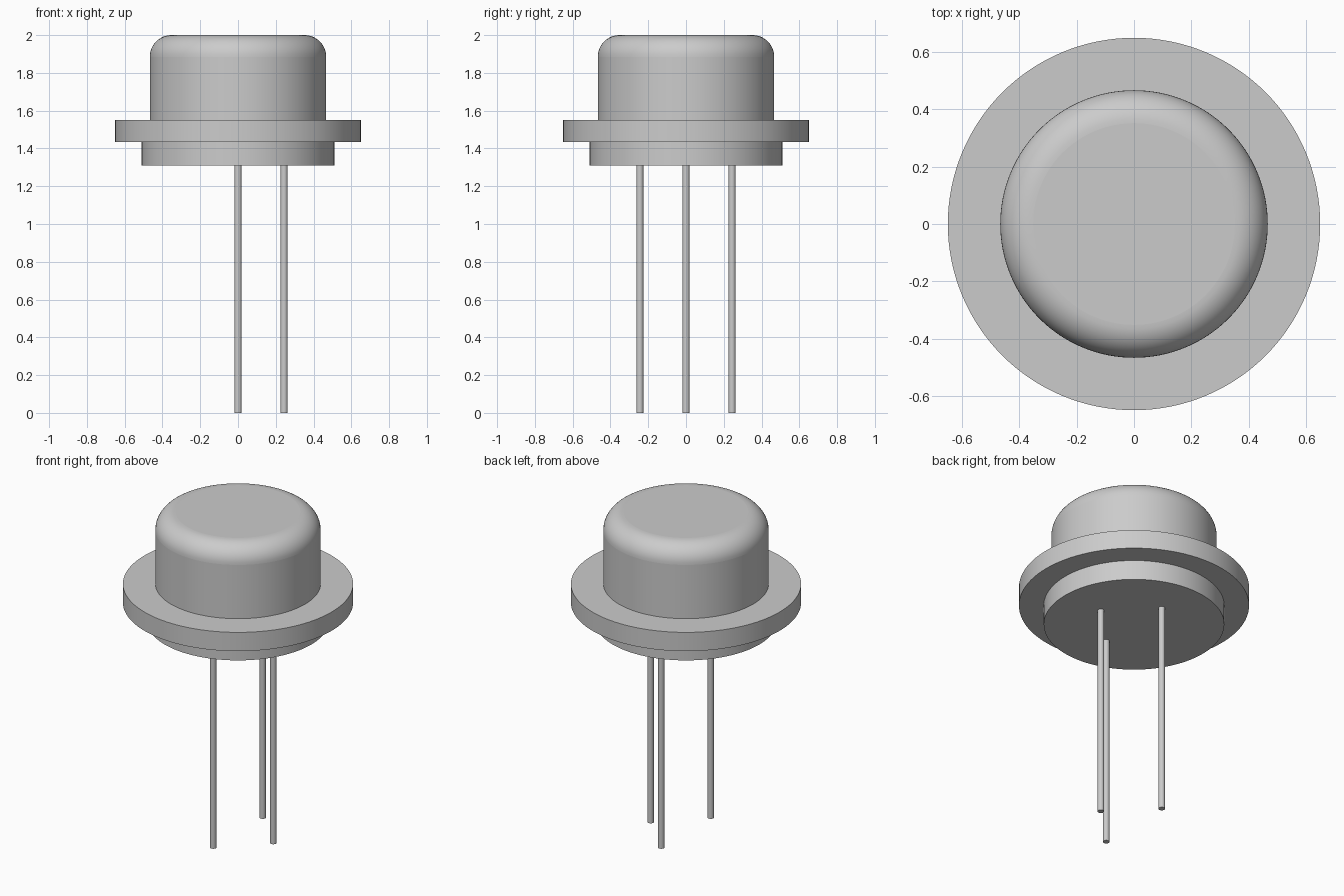
import bpy
import math

cube = bpy.data.objects.get("Cube")
if cube:
    bpy.data.objects.remove(cube, do_unlink=True)

# One grey metal for the whole model
metal = bpy.data.materials.new("grey metal")
metal.use_nodes = True
grey = (0.6, 0.6, 0.6, 1.0)
metal.diffuse_color = grey
metal.node_tree.nodes["Principled BSDF"].inputs["Base Color"].default_value = grey


def cylinder(name, radius, bottom, top, x=0, y=0, sides=128):
    bpy.ops.mesh.primitive_cylinder_add(
        vertices=sides, radius=radius, depth=top - bottom,
        location=(x, y, (bottom + top) / 2))
    part = bpy.context.object
    part.name = name
    part.data.materials.append(metal)
    bpy.ops.object.shade_smooth_by_angle(angle=math.radians(35))
    return part


FLANGE_BOTTOM, FLANGE_TOP = 1.433, 1.55
BASE_BOTTOM = 1.31

# Header: base disc and wide flange
cylinder("base_disc", 0.51, BASE_BOTTOM, FLANGE_BOTTOM)
cylinder("flange", 0.65, FLANGE_BOTTOM, FLANGE_TOP)

# Can with a rounded top rim
can = cylinder("can", 0.467, FLANGE_TOP, 2.0)
weights = can.data.attributes.new("bevel_weight_edge", "FLOAT", "EDGE")
for edge in can.data.edges:
    on_rim = all(can.data.vertices[v].co.z > 0 for v in edge.vertices)
    weights.data[edge.index].value = 1.0 if on_rim else 0.0
rim = can.modifiers.new("rounded_rim", "BEVEL")
rim.limit_method = "WEIGHT"
rim.width = 0.115
rim.segments = 12
bpy.ops.object.modifier_apply(modifier=rim.name)
bpy.ops.object.shade_smooth_by_angle(angle=math.radians(35))

# Three wire leads at quarter turns
for name, degrees in (("front_lead", -90), ("left_lead", 0), ("back_lead", 90)):
    angle = math.radians(degrees)
    cylinder(name, 0.0185, 0, BASE_BOTTOM,
             0.244 * math.cos(angle), 0.244 * math.sin(angle), sides=32)
